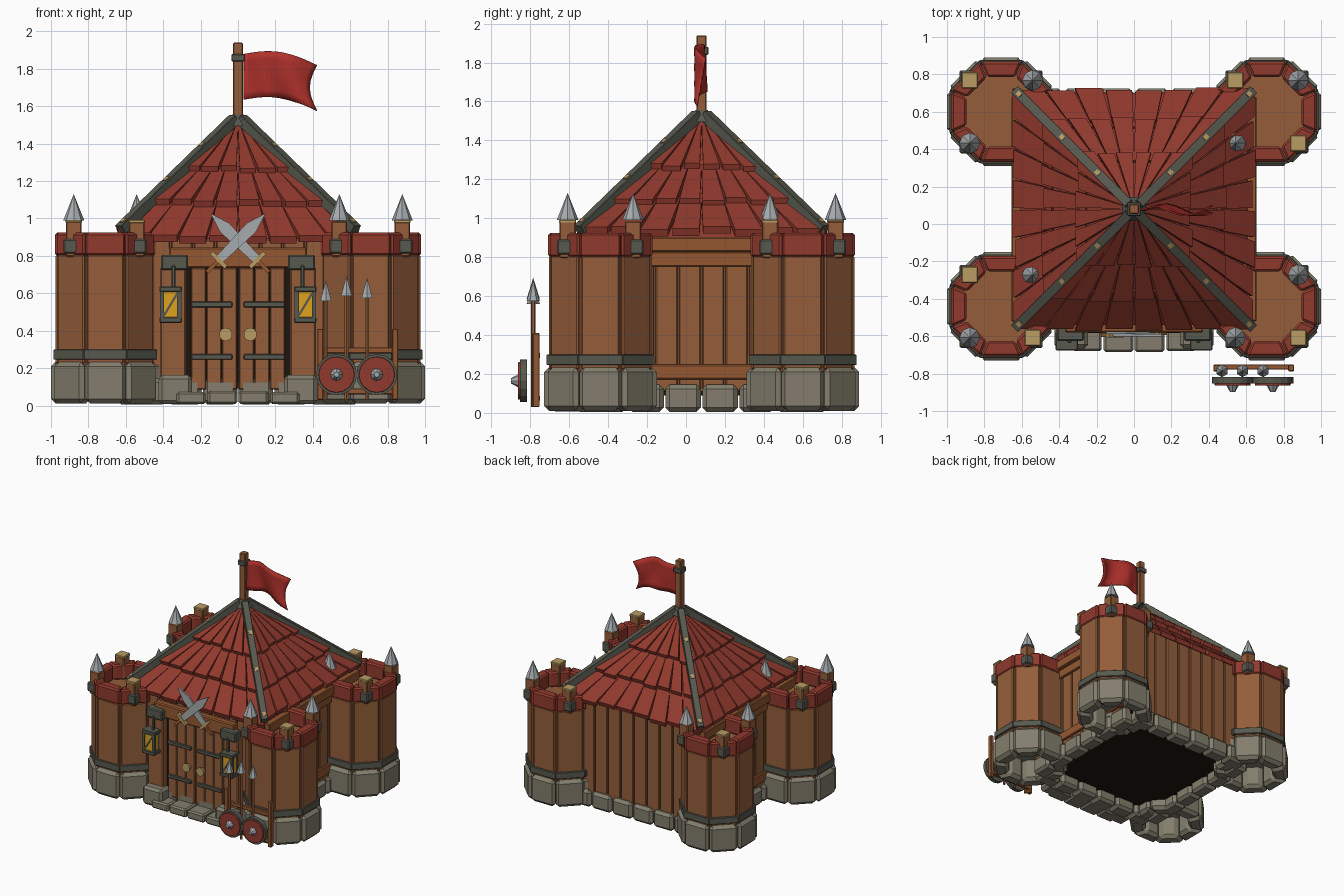
import bpy, bmesh, math, random
from mathutils import Vector, Matrix

random.seed(4)
if "Cube" in bpy.data.objects:
    bpy.data.objects.remove(bpy.data.objects["Cube"])


def material(name, r, g, b):
    m = bpy.data.materials.new(name)
    m.use_nodes = True
    col = [(c / 255) ** 2.2 for c in (r, g, b)] + [1]
    m.diffuse_color = col
    m.node_tree.nodes["Principled BSDF"].inputs["Base Color"].default_value = col
    return m


WOOD = material("wood", 147, 94, 61)
BEAM = material("beam wood", 146, 88, 52)
RED = material("roof red", 144, 60, 49)
FLAG = material("flag red", 174, 52, 47)
STONE = material("stone", 130, 125, 109)
IRON = material("dark iron", 88, 90, 80)
STEEL = material("steel", 165, 170, 172)
BRASS = material("brass", 184, 155, 100)
AMBER = material("amber glass", 222, 160, 34)
DARK = material("shadow brown", 36, 27, 22)
CY = 0.08  # middle of the hall


def finish(name, bm, mat, bevel=0.0, matrix=None):
    bmesh.ops.recalc_face_normals(bm, faces=bm.faces[:])
    if bevel:
        bmesh.ops.bevel(bm, geom=bm.edges[:], offset=bevel, segments=1, affect='EDGES')
    if matrix:
        bm.transform(matrix)
    me = bpy.data.meshes.new(name)
    bm.to_mesh(me)
    bm.free()
    me.materials.append(mat)
    ob = bpy.data.objects.new(name, me)
    bpy.context.collection.objects.link(ob)
    return ob


def box(name, center, size, mat, bevel=0.0, rot=None):
    bm = bmesh.new()
    bmesh.ops.create_cube(bm, size=1)
    bm.transform(Matrix.Diagonal((*size, 1)))
    m = Matrix.Translation(center) @ (rot.to_4x4() if rot else Matrix())
    return finish(name, bm, mat, bevel, m)


def cone(name, center, r1, r2, h, mat, n=8, axis='Z', turn=0.0):
    bm = bmesh.new()
    bmesh.ops.create_cone(bm, cap_ends=True, segments=n, radius1=r1, radius2=r2, depth=h)
    rot = Matrix.Rotation(math.pi / 2, 4, 'X') if axis == 'Y' else Matrix()
    return finish(name, bm, mat, 0, Matrix.Translation(center) @ rot @ Matrix.Rotation(turn, 4, 'Z'))


def prism(name, low, high, mat, bevel=0.0, matrix=None):
    bm = bmesh.new()
    a = [bm.verts.new(p) for p in low]
    b = [bm.verts.new(p) for p in high]
    bm.faces.new(a)
    bm.faces.new(b)
    for i in range(len(a)):
        j = (i + 1) % len(a)
        bm.faces.new((a[i], a[j], b[j], b[i]))
    return finish(name, bm, mat, bevel, matrix)


def octagon_ring(name, cx, cy, r0, r1, z0, z1, gap, mat, bevel):
    # eight wedge blocks standing round a tower
    t = math.tan(math.pi / 8)
    for k in range(8):
        h0, h1 = r0 * t - gap, r1 * t - gap
        pts = [(r0, -h0), (r1, -h1), (r1, h1), (r0, h0)]
        m = Matrix.Translation((cx, cy, 0)) @ Matrix.Rotation(k * math.pi / 4, 4, 'Z')
        prism(name, [(*p, z0) for p in pts], [(*p, z1) for p in pts], mat, bevel, m)


def octagon(name, cx, cy, r, z0, z1, mat):
    cone(name, (cx, cy, (z0 + z1) / 2), r / math.cos(math.pi / 8),
         r / math.cos(math.pi / 8), z1 - z0, mat, turn=math.pi / 8)


# corner towers
for cx in (-0.71, 0.71):
    for cy in (-0.44, 0.60):
        octagon_ring("tower_stone", cx, cy, 0.17, 0.29, 0.01, 0.235, 0.002, STONE, 0.026)
        octagon("tower_base_lid", cx, cy, 0.2, 0.19, 0.21, STONE)
        octagon("tower_core", cx, cy, 0.25, 0.2, 0.8, WOOD)
        octagon_ring("tower_plank", cx, cy, 0.22, 0.265, 0.22, 0.81, 0.008, WOOD, 0.01)
        octagon_ring("tower_band", cx, cy, 0.24, 0.277, 0.245, 0.3, 0, IRON, 0.004)
        octagon_ring("rampart", cx, cy, 0.185, 0.268, 0.80, 0.925, 0.002, RED, 0.012)
        for sx in (-1, 1):
            for sy in (-1, 1):
                px, py = cx + sx * 0.168, cy + sy * 0.168
                box("rampart_post", (px, py, 0.89), (0.084, 0.084, 0.19), WOOD, 0.006)
                box("rampart_clamp", (px + sx * 0.012, py + sy * 0.012, 0.852),
                    (0.084, 0.084, 0.078), IRON, 0.008)
                if sx == sy:
                    cone("spike", (px, py, 1.06), 0.056, 0, 0.14, STEEL)
                else:
                    box("post_cap", (px, py, 0.984), (0.088, 0.088, 0.02), BRASS, 0.005)

# hall core, planks and footing stones
box("hall_core", (0, CY, 0.5), (1.18, 1.18, 0.78), WOOD)
box("hall_floor", (0, CY, 0.1), (1.16, 1.16, 0.02), DARK)
for k in range(4):
    side = Matrix.Translation((0, CY, 0)) @ Matrix.Rotation(k * math.pi / 2, 4, 'Z')
    parts = []
    for i in range(8):
        x = -0.42 + 0.12 * i
        parts.append(box("wall_plank", (x, -0.595, 0.5), (0.112, 0.035, 0.78), WOOD, 0.006))
    for i in range(6):
        x = -0.475 + 0.19 * i
        parts.append(box("footing_stone", (x, -0.58, 0.075), (0.182, 0.13, 0.14), STONE, 0.022))
    if k in (1, 3):
        parts.append(box("eave_beam", (0, -0.615, 0.865), (1.2, 0.08, 0.075), BEAM, 0.006))
        parts.append(box("upper_rail", (0, -0.605, 0.79), (1.0, 0.05, 0.075), BEAM, 0.006))
        parts.append(box("lower_rail", (0, -0.605, 0.21), (1.0, 0.05, 0.075), BEAM, 0.006))
    for p in parts:
        p.data.transform(side)


# roof tiles in three fanned courses
def slope(d):
    return 1.53 - 0.97 * d


cone("roof_core", (0, CY, 1.19), 0.62 * math.sqrt(2), 0, 0.6, RED, 4, turn=math.pi / 4)
for k in range(4):
    side = Matrix.Translation((0, CY, 0)) @ Matrix.Rotation(k * math.pi / 2, 4, 'Z')
    eave_drop = 0.04 if k % 2 == 0 else 0.0
    for d0, d1, n, drop in ((0.03, 0.305, 6, 0), (0.26, 0.487, 8, 0), (0.44, 0.64, 8, eave_drop)):
        for i in range(n):
            e = d1 + random.uniform(-0.008, 0.01)
            u0, u1 = 2 * i / n - 1, 2 * (i + 1) / n - 1
            g = random.uniform(0.005, 0.011)
            z = slope(e) + 0.042 - drop
            top = [(u0 * d0, -d0, slope(d0)), (u1 * d0, -d0, slope(d0)),
                   (u1 * e - g, -e, z), (u0 * e + g, -e, z)]
            low = [(x, y + 0.012, h - 0.036) for x, y, h in top]
            prism("roof_tile", low, top, RED, 0, side)


def bar(name, a, b, w, h, mat, bevel=0.0):
    a, b = Vector(a), Vector(b)
    rot = (b - a).to_track_quat('Y', 'Z').to_matrix()
    return box(name, (a + b) / 2, (w, (b - a).length, h), mat, bevel, rot)


def hip(sx, sy, d, lift):
    return (sx * d, CY + sy * d, slope(d) + lift)


for sx in (-1, 1):
    for sy in (-1, 1):
        bar("roof_hip", hip(sx, sy, 0.63, 0.02), hip(sx, sy, 0.02, 0.02), 0.052, 0.056, IRON, 0.003)
        for d in (0.62, 0.39, 0.2):
            bar("hip_rivet", hip(sx, sy, d, 0.045), hip(sx, sy, d - 0.018, 0.045), 0.026, 0.025, BRASS)
cone("roof_cap", (0, CY, 1.525), 0.09, 0.045, 0.06, IRON, 4, turn=math.pi / 4)

# flag and pole
box("flag_pole", (0, CY, 1.72), (0.052, 0.052, 0.44), WOOD, 0.005)
box("pole_band", (0, CY, 1.86), (0.072, 0.072, 0.04), IRON, 0.005)
bm = bmesh.new()
NU, NV = 14, 6
grid = []
for i in range(NU + 1):
    u = i / NU
    col = []
    for j in range(NV + 1):
        v = j / NV
        x = 0.03 + 0.39 * u - 0.04 * u * math.sin(math.pi * v)
        z = 1.635 + 0.245 * v - 0.06 * u + 0.04 * math.sin(math.pi * u)
        y = CY + 0.03 * math.sin(2 * math.pi * u + 1.5 * v - 0.7) * min(1, 3 * u)
        col.append(bm.verts.new((x, y, z)))
    grid.append(col)
for i in range(NU):
    for j in range(NV):
        bm.faces.new((grid[i][j], grid[i + 1][j], grid[i + 1][j + 1], grid[i][j + 1]))
flag = finish("flag", bm, FLAG)
for p in flag.data.polygons:
    p.use_smooth = True
flag.modifiers.new("thickness", 'SOLIDIFY').thickness = 0.008

# doorway, doors, lanterns
box("door_recess", (0, -0.537, 0.42), (0.56, 0.01, 0.66), DARK)
box("door_header", (0, -0.55, 0.79), (0.74, 0.06, 0.11), BEAM, 0.008)
for s in (-1, 1):
    box("door_post", (s * 0.347, -0.56, 0.44), (0.14, 0.07, 0.6), WOOD, 0.008)
    for i in range(3):
        box("door_plank", (s * (0.045 + 0.083 * i), -0.55, 0.41), (0.08, 0.03, 0.65), WOOD, 0.005)
    for z in (0.26, 0.54):
        box("door_hinge", (s * 0.14, -0.572, z), (0.22, 0.02, 0.03), IRON, 0.005)
    cone("door_knob", (s * 0.065, -0.58, 0.38), 0.025, 0.036, 0.035, BRASS, 10, 'Y')
    box("lantern_bracket", (s * 0.34, -0.585, 0.765), (0.145, 0.08, 0.08), IRON, 0.008)
    box("lantern_arm", (s * 0.345, -0.625, 0.69), (0.02, 0.02, 0.12), IRON, 0.004)
    lx, ly = s * 0.36, -0.625
    box("lantern_glass", (lx, ly, 0.54), (0.09, 0.078, 0.15), AMBER)
    for z in (0.457, 0.622):
        box("lantern_plate", (lx, ly, z), (0.12, 0.1, 0.03), IRON, 0.005)
    for a in (-1, 1):
        for b in (-1, 1):
            box("lantern_corner", (lx + a * 0.046, ly + b * 0.037, 0.54), (0.022, 0.022, 0.16), IRON)
    bar("lantern_brace", (lx - 0.036, ly - 0.04, 0.48), (lx + 0.036, ly - 0.04, 0.60), 0.01, 0.012, IRON)
    # entrance stones
    box("entrance_pedestal", (s * 0.335, -0.60, 0.085), (0.18, 0.13, 0.155), STONE, 0.02)
    box("entrance_curb", (s * 0.25, -0.62, 0.04), (0.155, 0.12, 0.065), STONE, 0.012)
    box("entrance_step", (s * 0.083, -0.61, 0.043), (0.158, 0.15, 0.07), STONE, 0.012)

# crossed swords over the door
for s in (-1, 1):
    d = Vector((s, 0, 1)).normalized()
    c = Vector((0, -0.588 - 0.006 * s, 0.88))
    n = Vector((-d.z, 0, d.x))
    outline = [c - d * 0.14 - n * 0.024, c + d * 0.10 - n * 0.034, c + d * 0.21,
               c + d * 0.10 + n * 0.034, c - d * 0.14 + n * 0.024]
    off = Vector((0, 0.007, 0))
    prism("sword_blade", [p - off for p in outline], [p + off for p in outline], STEEL)
    bar("sword_guard", c - d * 0.145 - n * 0.055, c - d * 0.145 + n * 0.055, 0.024, 0.024, BRASS)
    bar("sword_grip", c - d * 0.15, c - d * 0.235, 0.022, 0.022, BEAM)

# weapon rack with spears and round shields
for x in (0.44, 0.84):
    box("rack_post", (x, -0.77, 0.22), (0.032, 0.035, 0.38), BEAM, 0.004)
for z in (0.075, 0.295):
    box("rack_rail", (0.64, -0.765, z), (0.43, 0.028, 0.032), BEAM, 0.004)
for x, z in ((0.47, 0.56), (0.58, 0.585), (0.69, 0.575)):
    cone("spear_shaft", (x, -0.785, z / 2 + 0.02), 0.011, 0.011, z - 0.02, WOOD, 6)
    cone("spear_tip", (x, -0.785, z + 0.055), 0.034, 0, 0.11, STEEL, 6)
for x in (0.527, 0.742):
    cone("shield_rim", (x, -0.835, 0.165), 0.11, 0.11, 0.035, IRON, 16, 'Y')
    cone("shield_face", (x, -0.85, 0.165), 0.099, 0.095, 0.026, RED, 16, 'Y')
    cone("shield_boss", (x, -0.88, 0.165), 0.034, 0.014, 0.036, STEEL, 8, 'Y')
